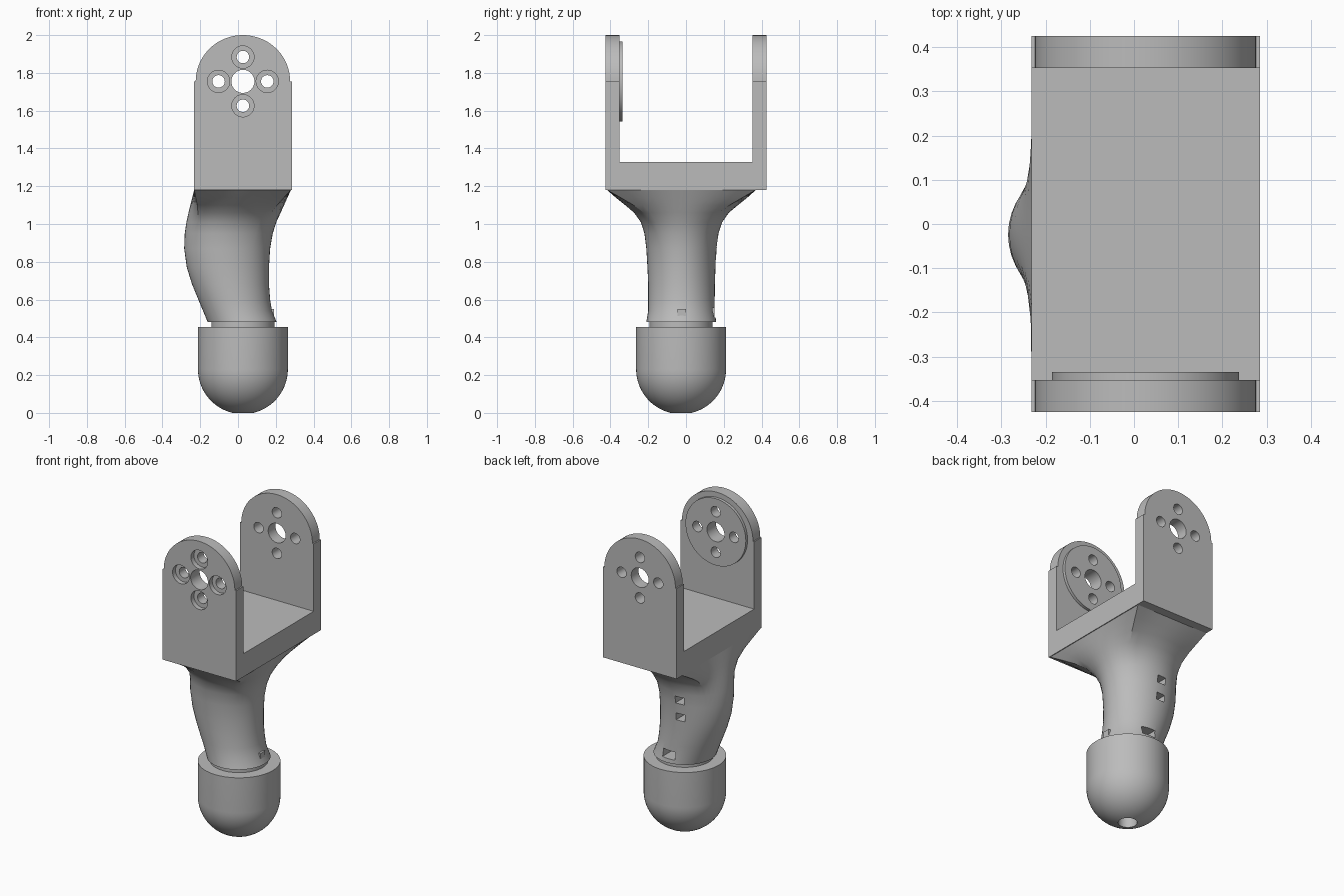
import bpy, bmesh
from math import sin, cos, pi, sqrt, radians
from mathutils import Matrix

if "Cube" in bpy.data.objects:
    bpy.data.objects.remove(bpy.data.objects["Cube"], do_unlink=True)

GREY = (0.5, 0.5, 0.5, 1)
mat = bpy.data.materials.new("plain_grey")
mat.use_nodes = True
mat.diffuse_color = GREY
mat.node_tree.nodes["Principled BSDF"].inputs["Base Color"].default_value = GREY


def finish(name, bm):
    bmesh.ops.recalc_face_normals(bm, faces=bm.faces)
    me = bpy.data.meshes.new(name)
    bm.to_mesh(me)
    bm.free()
    me.materials.append(mat)
    ob = bpy.data.objects.new(name, me)
    bpy.context.collection.objects.link(ob)
    return ob


def select(ob):
    bpy.ops.object.select_all(action='DESELECT')
    ob.select_set(True)
    bpy.context.view_layer.objects.active = ob


def smooth(ob):
    select(ob)
    bpy.ops.object.shade_smooth_by_angle(angle=radians(30))


def box(name, x0, x1, y0, y1, z0, z1):
    bm = bmesh.new()
    bmesh.ops.create_cube(bm, size=1)
    for v in bm.verts:
        v.co = ((x0 + x1) / 2 + v.co.x * (x1 - x0),
                (y0 + y1) / 2 + v.co.y * (y1 - y0),
                (z0 + z1) / 2 + v.co.z * (z1 - z0))
    return finish(name, bm)


def extrude_y(name, outline, y0, y1):
    bm = bmesh.new()
    front = [bm.verts.new((x, y0, z)) for x, z in outline]
    back = [bm.verts.new((x, y1, z)) for x, z in outline]
    bm.faces.new(front)
    bm.faces.new(back)
    for i in range(len(outline)):
        bm.faces.new((front[i - 1], front[i], back[i], back[i - 1]))
    return finish(name, bm)


def disc(name, x, z, r, y0, y1, n=48):
    ring = [(x + r * cos(2 * pi * i / n), z + r * sin(2 * pi * i / n)) for i in range(n)]
    return extrude_y(name, ring, y0, y1)


def combine(ob, other, operation):
    # apply a boolean and discard its helper
    other.hide_render = True
    mod = ob.modifiers.new("bool", 'BOOLEAN')
    mod.operation, mod.object, mod.solver = operation, other, 'EXACT'
    select(ob)
    bpy.ops.object.modifier_apply(modifier=mod.name)
    bpy.data.objects.remove(other, do_unlink=True)


def bridge(bm, rings):
    for a, b in zip(rings, rings[1:]):
        for i in range(len(a)):
            bm.faces.new((a[i - 1], a[i], b[i], b[i - 1]))


# fork: crossbar with two round-topped arms
L, R, BASE, PIVOT = -0.232, 0.285, 1.18, 1.755
CX = 0.026
INNER, OUTER = 0.353, 0.426
outline = [(L, BASE), (R, BASE), (R, PIVOT)]
outline += [(CX + 0.25 * cos(pi * i / 40), PIVOT + 0.245 * sin(pi * i / 40)) for i in range(41)]
outline += [(L, PIVOT)]
fork = box("fork", L, R, -INNER - 0.02, INNER + 0.02, BASE, 1.327)
for side in (-1, 1):
    arm = extrude_y("arm", outline, side * INNER, side * OUTER)
    combine(fork, arm, 'UNION')

# raised round pad inside the front arm
pad = disc("front_pad", CX, PIVOT, 0.212, -INNER, -0.335, 64)

# pivot bore, four bolt holes and the counterbores on the front
bolts = [(CX + 0.129 * dx, PIVOT + 0.129 * dz) for dx, dz in ((1, 0), (-1, 0), (0, 1), (0, -1))]
for part in (fork, pad):
    combine(part, disc("cutter", CX, PIVOT, 0.061, -0.5, 0.5), 'DIFFERENCE')
    for x, z in bolts:
        combine(part, disc("cutter", x, z, 0.033, -0.5, 0.5, 32), 'DIFFERENCE')
for x, z in bolts:
    combine(fork, disc("cutter", x, z, 0.059, -0.5, -OUTER + 0.03, 32), 'DIFFERENCE')

# neck: oval sections blending into the rectangular underside of the fork
# each section: z, x range, y range, squareness
sections = [
    (0.48, -0.16, 0.205, -0.21, 0.16, 0),
    (0.54, -0.185, 0.18, -0.2, 0.152, 0),
    (0.6, -0.21, 0.17, -0.2, 0.152, 0),
    (0.68, -0.243, 0.164, -0.2, 0.153, 0),
    (0.77, -0.271, 0.164, -0.204, 0.156, 0),
    (0.87, -0.285, 0.17, -0.21, 0.162, 0),
    (0.95, -0.282, 0.184, -0.22, 0.172, 0.04),
    (1.01, -0.273, 0.203, -0.239, 0.192, 0.13),
    (1.06, -0.262, 0.226, -0.275, 0.227, 0.3),
    (1.1, -0.252, 0.244, -0.322, 0.275, 0.5),
    (1.14, -0.242, 0.262, -0.372, 0.325, 0.75),
    (1.18, -0.232, 0.28, -0.418, 0.37, 1),
]
bm = bmesh.new()
rings = []
for z, x0, x1, y0, y1, sq in sections:
    ring = []
    for i in range(48):
        c, s = cos(2 * pi * i / 48), sin(2 * pi * i / 48)
        k = 1 + sq * (1 / max(abs(c), abs(s)) - 1)
        ring.append(bm.verts.new(((x0 + x1) / 2 + (x1 - x0) / 2 * c * k,
                                  (y0 + y1) / 2 + (y1 - y0) / 2 * s * k, z)))
    rings.append(ring)
bridge(bm, rings)
bm.faces.new(rings[0])
bm.faces.new(rings[-1])
neck = finish("neck", bm)

# small square pockets in the back of the neck
for x, z, w, h in ((-0.07, 0.9, 0.06, 0.045), (-0.07, 0.79, 0.06, 0.045), (0.015, 0.53, 0.09, 0.05)):
    combine(neck, box("cutter", x - w / 2, x + w / 2, 0.06, 0.3, z - h / 2, z + h / 2), 'DIFFERENCE')

# small tab at the foot of the neck
box("neck_tab", 0.1, 0.19, -0.045, 0, 0.48, 0.55)

# rounded foot with collar and a bore in its tip
RAD, BORE = 0.238, 0.055
mid = sqrt(RAD ** 2 - BORE ** 2)
profile = [(BORE, 0.25), (BORE, 0)]
for i in range(1, 17):
    a = math_a = -pi / 2 + 0.233 + (pi / 2 - 0.233) * i / 16
    profile.append((RAD * cos(a), mid + RAD * sin(a)))
profile += [(RAD, 0.455), (0.167, 0.455), (0.167, 0.481)]
bm = bmesh.new()
rings = [[bm.verts.new((r * cos(2 * pi * i / 64), r * sin(2 * pi * i / 64), z)) for i in range(64)]
         for r, z in profile]
bridge(bm, rings)
bm.faces.new(rings[0])
bm.faces.new(rings[-1])
bmesh.ops.transform(bm, matrix=Matrix.Translation((CX, -0.026, 0)), verts=bm.verts)
foot = finish("foot", bm)

for ob in (fork, pad, neck, foot):
    smooth(ob)
